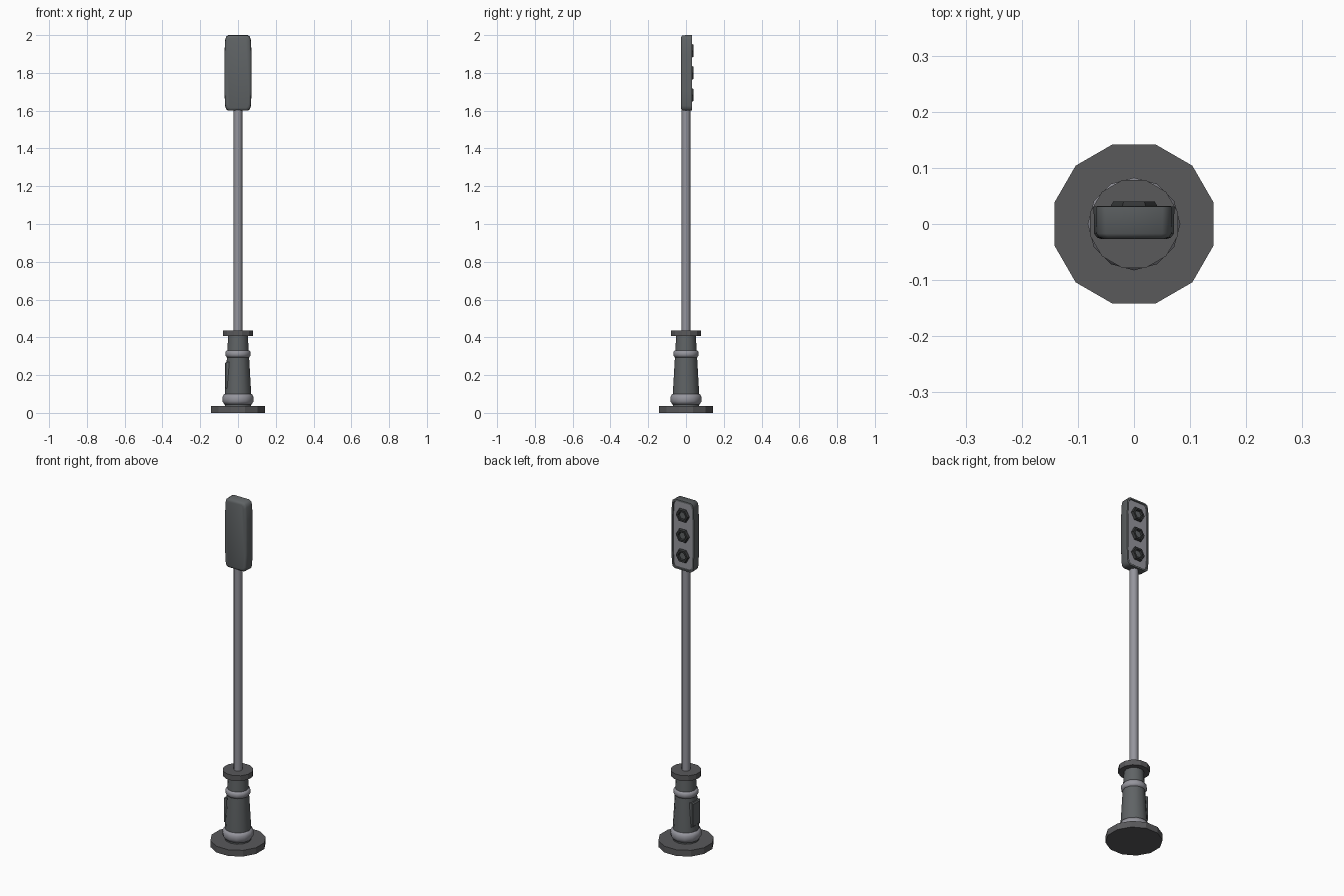
import bpy, bmesh, math
from mathutils import Vector

cube = bpy.data.objects.get("Cube")
if cube:
    bpy.data.objects.remove(cube, do_unlink=True)


def material(name, colour):
    m = bpy.data.materials.new(name)
    m.use_nodes = True
    rgba = (*colour, 1)
    m.diffuse_color = rgba
    m.node_tree.nodes["Principled BSDF"].inputs["Base Color"].default_value = rgba
    return m


DARK = material("dark grey", (0.115, 0.125, 0.13))
BASE = material("charcoal", (0.1, 0.1, 0.105))
LIGHT = material("light grey", (0.3, 0.3, 0.335))
BLACK = material("black", (0.035, 0.037, 0.038))


def loft(name, loops, mats, cap_mat=0, closed=False, smooth=40):
    """Skin a list of equal point loops; cap the ends unless closed."""
    bm = bmesh.new()
    rows = [[bm.verts.new(p) for p in loop] for loop in loops]
    n = len(rows[0])
    pairs = list(zip(rows, rows[1:]))
    if closed:
        pairs.append((rows[-1], rows[0]))
    else:
        bm.faces.new(rows[0])
        bm.faces.new(rows[-1]).material_index = cap_mat
    for a, b in pairs:
        for i in range(n):
            j = (i + 1) % n
            bm.faces.new((a[i], a[j], b[j], b[i]))
    bmesh.ops.recalc_face_normals(bm, faces=bm.faces)
    mesh = bpy.data.meshes.new(name)
    bm.to_mesh(mesh)
    bm.free()
    for m in mats:
        mesh.materials.append(m)
    obj = bpy.data.objects.new(name, mesh)
    bpy.context.collection.objects.link(obj)
    if smooth:
        bpy.ops.object.select_all(action="DESELECT")
        obj.select_set(True)
        bpy.context.view_layer.objects.active = obj
        bpy.ops.object.shade_smooth_by_angle(angle=math.radians(smooth))
    return obj


def circle(r, z, n=12, turn=0.0):
    angles = [math.tau * (i + turn) / n for i in range(n)]
    return [Vector((r * math.cos(a), r * math.sin(a), z)) for a in angles]


def turned(name, profile, mat, turn=0.0, closed=False, smooth=40):
    return loft(name, [circle(r, z, turn=turn) for r, z in profile], [mat],
                closed=closed, smooth=smooth)


# Pedestal: foot plate, tapered column, top collar
turned("foot_plate", [(0.147, 0), (0.147, 0.036)], BASE, turn=0.5, smooth=0)
turned("pedestal_column", [(0.07, 0.03), (0.07, 0.1), (0.052, 0.41)], DARK)
turned("top_collar", [(0.081, 0.406), (0.081, 0.437)], BASE, turn=0.5, smooth=0)


# Rounded bands around the column
def band(name, radius, z, half_height, depth):
    section = circle(1, 0, n=8, turn=0.5)
    turned(name, [(radius - depth + depth * p.x, z + half_height * p.y)
                  for p in section], LIGHT, closed=True, smooth=60)


band("lower_band", 0.084, 0.073, 0.03, 0.018)
band("upper_band", 0.068, 0.313, 0.02, 0.013)

# Pole
turned("pole", [(0.0225, 0.43), (0.0225, 1.62)], LIGHT)


# Access door on the column's right side
def door_loop(x, half_y, low, high):
    return [Vector((x, y, z)) for y, z in
            ((-half_y, low), (half_y, low), (half_y, high), (-half_y, high))]


loft("access_door", [door_loop(-0.04, 0.036, 0.13, 0.27),
                     door_loop(-0.063, 0.036, 0.13, 0.27),
                     door_loop(-0.068, 0.031, 0.137, 0.263)], [DARK], smooth=0)

# Signal housing: rounded outline lofted along y, recessed panel at the back
HALF_X, HALF_Z, MID_Z = 0.072, 0.2, 1.8
quarter = [(0.072, 0.1), (0.068, 0.175), (0.063, 0.192), (0.051, 0.2)]
outline = (quarter + [(-x, z) for x, z in reversed(quarter)]
           + [(-x, -z) for x, z in quarter]
           + [(x, -z) for x, z in reversed(quarter)])


def housing_loop(y, inset):
    sx, sz = 1 - inset / HALF_X, 1 - inset / HALF_Z
    return [Vector((x * sx, y, MID_Z + z * sz)) for x, z in outline]


housing = [(-0.027, 0.014), (-0.024, 0.006), (-0.017, 0.001), (0.031, 0),
           (0.032, 0.009), (0.027, 0.011)]
loft("signal_housing", [housing_loop(y, i) for y, i in housing],
     [DARK, LIGHT], cap_mat=1)


# Three hexagonal lamps with recessed lenses
def hexagon(r, y, z):
    return [Vector((p.x, y, z + p.y)) for p in circle(r, 0, n=6)]


rings = [(0.042, 0.024), (0.041, 0.033), (0.037, 0.04), (0.025, 0.04), (0.021, 0.031)]
for label, z in (("upper", 1.917), ("middle", 1.8), ("lower", 1.683)):
    loft(label + "_lamp", [hexagon(r, y, z) for r, y in rings],
         [BLACK, DARK], cap_mat=1, smooth=0)
